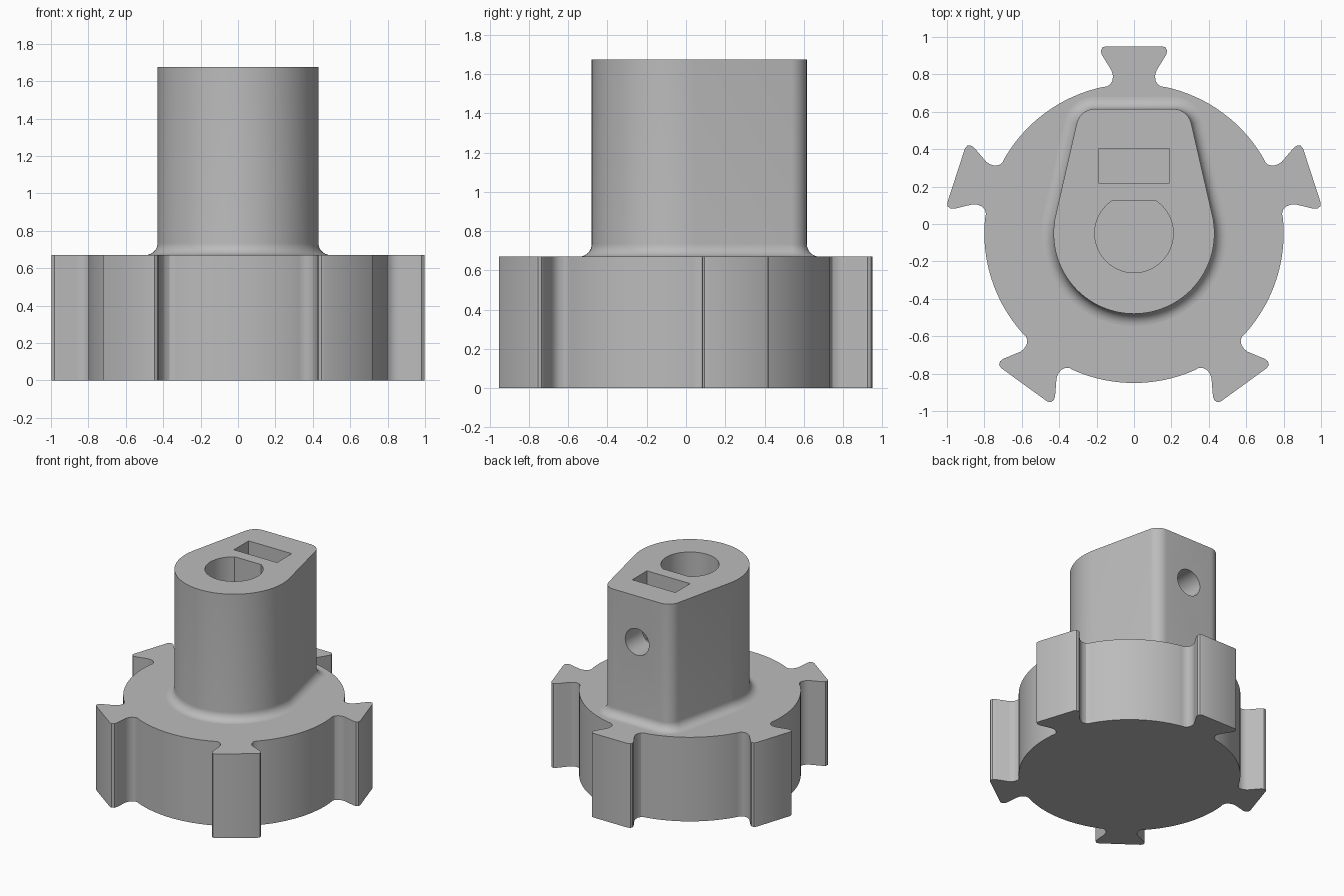
import bpy, bmesh
from math import sin, cos, radians, pi
from mathutils import Matrix

cube = bpy.data.objects.get("Cube")
if cube:
    bpy.data.objects.remove(cube, do_unlink=True)

CY = -0.05           # y of the knob axis
HUB_TOP = 0.67
TOP = 1.675

grey = bpy.data.materials.new("light_grey")
grey.use_nodes = True
colour = (0.5, 0.5, 0.5, 1)
grey.diffuse_color = colour
grey.node_tree.nodes["Principled BSDF"].inputs["Base Color"].default_value = colour


def arc(cx, cy, r, a0, a1, n):
    angles = [radians(a0 + (a1 - a0) * i / n) for i in range(n + 1)]
    return [(cx + r * cos(a), cy + r * sin(a)) for a in angles]


def loft(name, rings):
    """Skin a stack of (outline, z) rings and cap both ends."""
    bm = bmesh.new()
    loops = [[bm.verts.new((x, y, z)) for x, y in pts] for pts, z in rings]
    n = len(loops[0])
    for low, high in zip(loops, loops[1:]):
        for i in range(n):
            j = (i + 1) % n
            bm.faces.new((low[i], low[j], high[j], high[i]))
    bm.faces.new(loops[0][::-1])
    bm.faces.new(loops[-1])
    bmesh.ops.recalc_face_normals(bm, faces=bm.faces)
    mesh = bpy.data.meshes.new(name)
    bm.to_mesh(mesh)
    bm.free()
    mesh.materials.append(grey)
    obj = bpy.data.objects.new(name, mesh)
    bpy.context.collection.objects.link(obj)
    return obj


def activate(obj):
    bpy.ops.object.select_all(action='DESELECT')
    obj.select_set(True)
    bpy.context.view_layer.objects.active = obj


def cut(obj, cutter):
    mod = obj.modifiers.new("cut", 'BOOLEAN')
    mod.operation = 'DIFFERENCE'
    mod.solver = 'EXACT'
    mod.object = cutter
    activate(obj)
    bpy.ops.object.modifier_apply(modifier=mod.name)
    bpy.data.objects.remove(cutter, do_unlink=True)


# Hub: disc with five flared grip lugs, (sideways, outward) half profile
half = [(0.145, 0.785), (0.126, 0.797), (0.114, 0.82), (0.113, 0.845),
        (0.12, 0.87), (0.172, 0.955), (0.177, 0.975), (0.17, 0.993), (0.152, 1.0)]
lug = half + [(-u, r) for u, r in reversed(half)]
hub_outline = []
for k in range(5):
    a = 90 + 72 * k
    c, s = cos(radians(a)), sin(radians(a))
    hub_outline += [(r * c + u * s, CY + r * s - u * c) for u, r in lug]
    hub_outline += arc(0, CY, 0.8, a + 12, a + 60, 24)
hub = loft("hub", [(hub_outline, 0), (hub_outline, HUB_TOP)])


# Stem: round front tapering to a narrower flat back, flared at the foot
def stem_outline(grow):
    return (arc(0, CY, 0.43 + grow, 167 - 360 + 360, 373, 56)
            + arc(0.209, 0.515, 0.1 + grow, 13, 90, 10)
            + arc(-0.209, 0.515, 0.1 + grow, 90, 167, 10))


FLARE = 0.065
rings = []
for i in range(9):
    t = pi / 2 * i / 8
    rings.append((stem_outline(FLARE * (1 - sin(t))), HUB_TOP + FLARE * (1 - cos(t))))
rings.append((stem_outline(0), TOP))
stem = loft("stem", rings)

# Shaft bore with one flat side
bore = arc(0, CY, 0.21, 123.6, 416.4, 48)
cut(stem, loft("bore_cutter", [(bore, 0.5), (bore, 1.8)]))

# Slot for a captive nut
slot = [(-0.19, 0.22), (0.19, 0.22), (0.19, 0.405), (-0.19, 0.405)]
cut(stem, loft("slot_cutter", [(slot, 1.1), (slot, 1.8)]))

# Screw hole from the back into the bore
ring = arc(0, 0, 0.105, 0, 348.75, 31)
screw = loft("screw_cutter", [(ring, 0), (ring, 0.8)])
screw.data.transform(Matrix.Translation((0, 0.8, 1.31)) @ Matrix.Rotation(pi / 2, 4, 'X'))
cut(stem, screw)

for part in (hub, stem):
    activate(part)
    bpy.ops.object.shade_smooth_by_angle(angle=radians(30))
